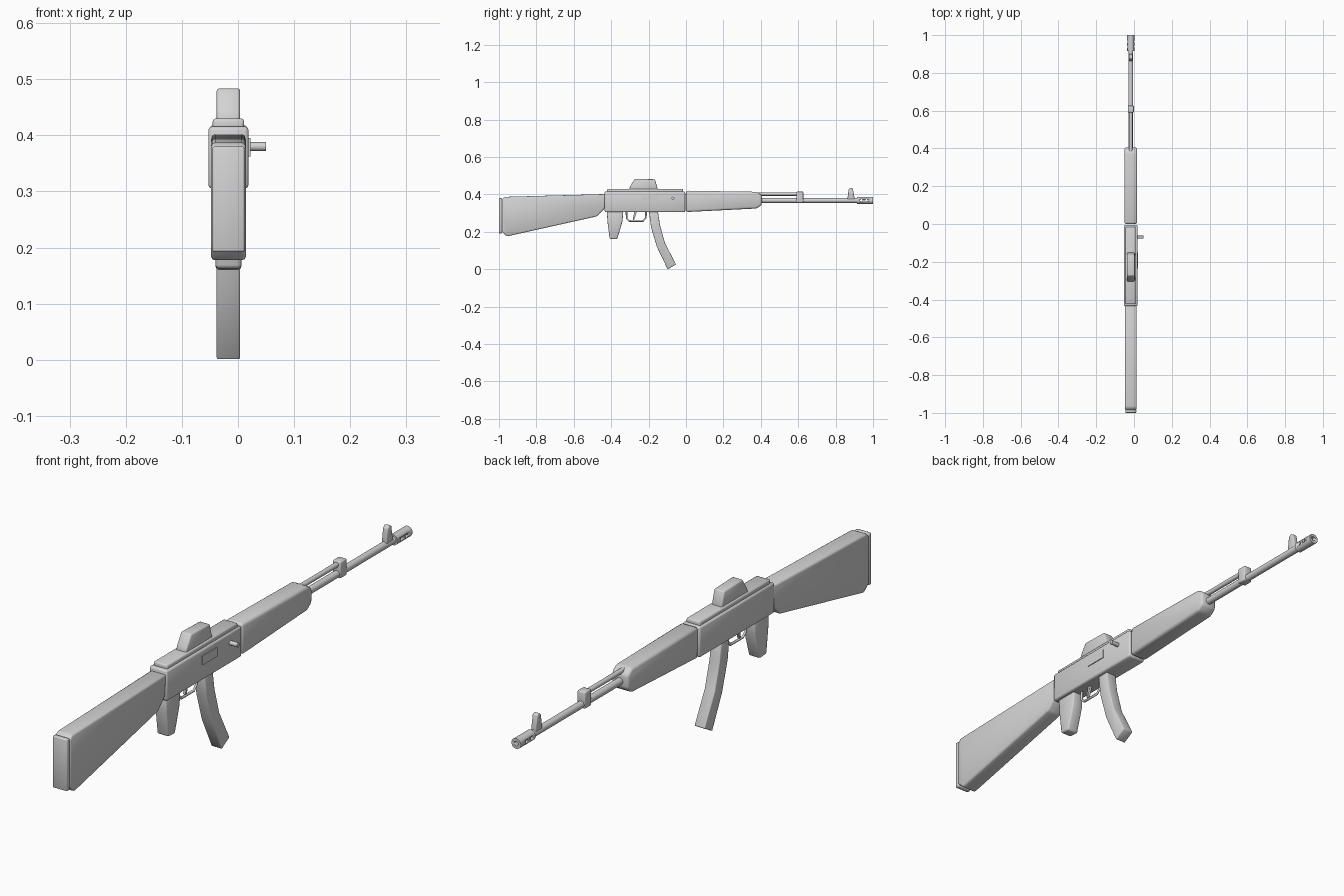
import bpy
import bmesh
from math import radians
from mathutils import Matrix, Vector

cube = bpy.data.objects.get("Cube")
if cube:
    bpy.data.objects.remove(cube, do_unlink=True)

CX = -0.017  # centre plane of the body

grey = bpy.data.materials.new("light_grey")
grey.use_nodes = True
colour = (0.65, 0.65, 0.65, 1)
grey.diffuse_color = colour
grey.node_tree.nodes["Principled BSDF"].inputs["Base Color"].default_value = colour


def finish(name, bm, angle=50):
    bmesh.ops.recalc_face_normals(bm, faces=bm.faces)
    mesh = bpy.data.meshes.new(name)
    bm.to_mesh(mesh)
    bm.free()
    mesh.materials.append(grey)
    obj = bpy.data.objects.new(name, mesh)
    bpy.context.collection.objects.link(obj)
    bpy.ops.object.select_all(action="DESELECT")
    obj.select_set(True)
    bpy.context.view_layer.objects.active = obj
    bpy.ops.object.shade_smooth_by_angle(angle=radians(angle))
    return obj


def slab(name, profile, half, bevel=0.004, x=CX):
    """Extrude a (y, z) profile across x and round its edges."""
    bm = bmesh.new()
    face = bm.faces.new([bm.verts.new((x - half, y, z)) for y, z in profile])
    out = bmesh.ops.extrude_face_region(bm, geom=[face])
    moved = [v for v in out["geom"] if isinstance(v, bmesh.types.BMVert)]
    bmesh.ops.translate(bm, verts=moved, vec=(2 * half, 0, 0))
    bmesh.ops.recalc_face_normals(bm, faces=bm.faces)
    if bevel:
        edges = [e for e in bm.edges if e.calc_face_angle(0) > radians(25)]
        bmesh.ops.bevel(bm, geom=edges, offset=bevel, segments=2, profile=0.5,
                        affect="EDGES", clamp_overlap=True)
    return finish(name, bm)


def box(name, y0, y1, z0, z1, half, bevel=0.004, x=CX):
    return slab(name, [(y0, z0), (y1, z0), (y1, z1), (y0, z1)], half, bevel, x)


def rod(name, start, end, radius, sides=20):
    """Cylinder between two points."""
    a, b = Vector(start), Vector(end)
    turn = (b - a).to_track_quat("Z", "Y").to_matrix().to_4x4()
    bm = bmesh.new()
    bmesh.ops.create_cone(bm, cap_ends=True, segments=sides, radius1=radius,
                          radius2=radius, depth=(b - a).length,
                          matrix=Matrix.Translation((a + b) / 2) @ turn)
    return finish(name, bm)


def cut(target, cutter):
    mod = target.modifiers.new("cut", "BOOLEAN")
    mod.operation = "DIFFERENCE"
    mod.solver = "EXACT"
    mod.object = cutter
    cutter.hide_render = True
    bpy.context.view_layer.objects.active = target
    bpy.ops.object.modifier_apply(modifier=mod.name)
    bpy.data.objects.remove(cutter, do_unlink=True)


# Shoulder stock and its end pad
slab("stock", [(-0.985, 0.2), (-0.957, 0.176), (-0.476, 0.283), (-0.435, 0.325),
               (-0.43, 0.402), (-0.97, 0.387), (-0.985, 0.375)], 0.031, 0.007)
box("butt_pad", -1.0, -0.983, 0.192, 0.38, 0.029, 0.004)

# Receiver with top cover and raised sight housing
box("receiver", -0.435, -0.004, 0.305, 0.416, 0.036, 0.007)
box("top_cover", -0.422, -0.016, 0.408, 0.43, 0.028, 0.005)
slab("sight_housing", [(-0.305, 0.425), (-0.298, 0.445), (-0.273, 0.484),
                       (-0.166, 0.481), (-0.15, 0.425)], 0.021, 0.005)

# Side plate and charging handle on the left
box("side_plate", -0.235, -0.15, 0.362, 0.395, 0.003, 0, CX + 0.036)
rod("charging_handle", (0.01, -0.07, 0.38), (0.05, -0.07, 0.38), 0.008, 16)

# Grip, trigger and guard
slab("grip", [(-0.423, 0.31), (-0.42, 0.255), (-0.408, 0.163), (-0.368, 0.16),
              (-0.34, 0.255), (-0.335, 0.31)], 0.023, 0.006)
slab("trigger", [(-0.275, 0.31), (-0.285, 0.265), (-0.278, 0.262), (-0.262, 0.31)],
     0.005, 0.001)
path = bpy.data.curves.new("trigger_guard", "CURVE")
path.dimensions = "3D"
path.bevel_depth = 0.005
path.bevel_resolution = 1
path.materials.append(grey)
points = [(-0.318, 0.31), (-0.318, 0.272), (-0.302, 0.258), (-0.23, 0.258),
          (-0.214, 0.275), (-0.214, 0.31)]
spline = path.splines.new("POLY")
spline.points.add(len(points) - 1)
for p, (y, z) in zip(spline.points, points):
    p.co = (CX, y, z, 1)
bpy.context.collection.objects.link(bpy.data.objects.new("trigger_guard", path))

# Curved magazine
slab("magazine", [(-0.198, 0.31), (-0.187, 0.225), (-0.155, 0.118), (-0.098, 0.0),
                  (-0.053, 0.026), (-0.112, 0.139), (-0.139, 0.235), (-0.15, 0.31)],
     0.021, 0.003)

# Handguard
slab("handguard", [(0.0, 0.306), (0.38, 0.325), (0.405, 0.345), (0.405, 0.396),
                   (0.38, 0.414), (0.0, 0.42)], 0.034, 0.01)

# Barrel, upper tube and the block joining them
rod("barrel", (CX, 0.38, 0.368), (CX, 0.93, 0.368), 0.013)
rod("upper_tube", (CX, 0.38, 0.402), (CX, 0.61, 0.402), 0.009, 16)
box("barrel_block", 0.59, 0.627, 0.355, 0.415, 0.016, 0.004)

# Front sight post
slab("front_sight", [(0.862, 0.37), (0.87, 0.428), (0.88, 0.436), (0.892, 0.432),
                     (0.903, 0.37)], 0.01, 0.003)

# Muzzle sleeve with bore and side ports
muzzle = rod("muzzle_sleeve", (CX, 0.915, 0.368), (CX, 1.0, 0.368), 0.019, 24)
cut(muzzle, rod("bore_cutter", (CX, 0.96, 0.368), (CX, 1.02, 0.368), 0.008, 16))
for y in (0.938, 0.965):
    cut(muzzle, rod("port_cutter", (CX - 0.05, y, 0.368), (CX + 0.05, y, 0.368), 0.007, 12))
